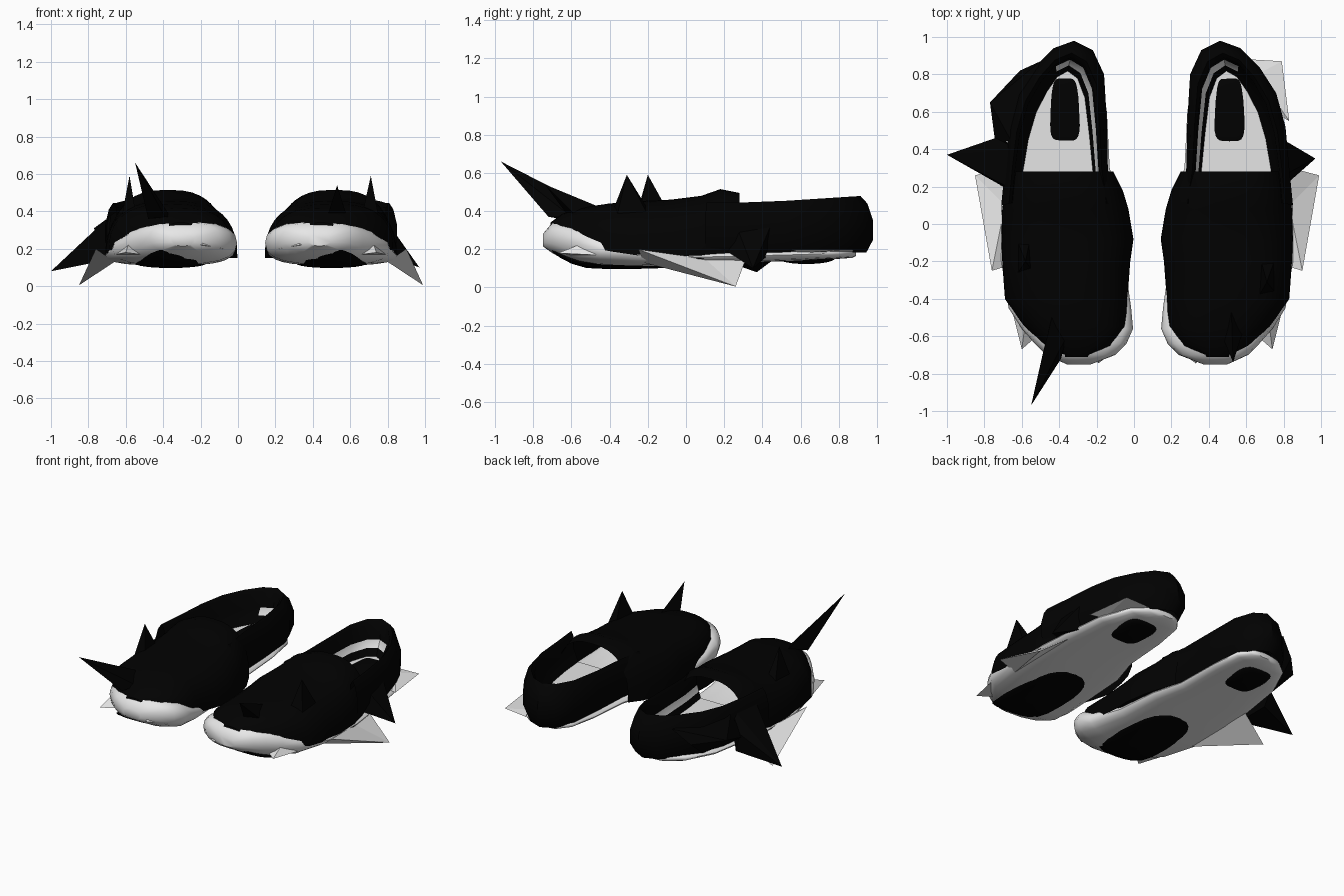
import bpy, bmesh, math

cube = bpy.data.objects.get("Cube")
if cube:
    bpy.data.objects.remove(cube)


def material(name, value):
    m = bpy.data.materials.new(name)
    m.use_nodes = True
    col = (value, value, value, 1)
    m.diffuse_color = col
    m.node_tree.nodes["Principled BSDF"].inputs["Base Color"].default_value = col
    return m


BLACK = material("black leather", 0.0004)
WHITE = material("white rubber", 0.82)


def finish(name, bm, mats, smooth=True):
    bmesh.ops.recalc_face_normals(bm, faces=bm.faces)
    mesh = bpy.data.meshes.new(name)
    bm.to_mesh(mesh)
    bm.free()
    for m in mats:
        mesh.materials.append(m)
    ob = bpy.data.objects.new(name, mesh)
    bpy.context.collection.objects.link(ob)
    if smooth:
        bpy.ops.object.select_all(action="DESELECT")
        ob.select_set(True)
        bpy.context.view_layer.objects.active = ob
        bpy.ops.object.shade_smooth_by_angle(angle=math.radians(45))
    return ob


def power(v, p):
    return math.copysign(abs(v) ** p, v)


def toe_spring(y):
    """Upward curl of the underside towards the toe."""
    return 0.07 * (max(0, -0.48 - y) / 0.22) ** 2


def bridge(bm, rings, closed, mat=lambda i, j: 0):
    for i, (a, b) in enumerate(zip(rings, rings[1:])):
        n = len(a)
        for j in range(n if closed else n - 1):
            k = (j + 1) % n
            bm.faces.new((a[j], a[k], b[k], b[j])).material_index = mat(i, j)


def loft(name, sections, side, mat, dome):
    """Rounded sections (y, x0, x1, z0, z1); a dome keeps only the upper half."""
    bm, rings, n = bmesh.new(), [], 20
    for y, x0, x1, z0, z1 in sections:
        ring = []
        if not dome:
            z0 += toe_spring(y)
        for j in range(n + 1 if dome else n):
            a = math.pi * j / n * (1 if dome else 2)
            x = (x0 + x1) / 2 + (x1 - x0) / 2 * power(math.cos(a), 0.75)
            s = power(math.sin(a), 0.8)
            z = z0 + (z1 - z0) * (s if dome else 0.5 + 0.5 * s)
            ring.append(bm.verts.new((side(x), y, z)))
        rings.append(ring)
    bridge(bm, rings, not dome)
    bm.faces.new(rings[0])
    if not dome:
        bm.faces.new(rings[-1])
    return finish(name, bm, [mat])


def collar(name, side):
    """U-shaped heel wall: black, with a white ledge inside and a white insole."""
    path = [(.25, .1), (.28, .3), (.285, .55), (.30, .8), (.36, .93), (.46, .98),
            (.57, .94), (.67, .84), (.76, .7), (.81, .52), (.83, .3), (.85, .1)]
    profile = [(.93, .18), (1, .24), (1, .33), (.94, .41), (.87, .445),
               (.82, .42), (.80, .33), (.74, .29), (.68, .25)]
    bm, rings = bmesh.new(), []
    for s, z in profile:
        ring = []
        for x, y in path:
            lift = 0.03 * max(0, y - 0.4) / 0.5 * (z - 0.15) / 0.3
            taper = 1 - (1 - s) * (1 + 0.8 * max(0, y - .3))
            ring.append(bm.verts.new((side(.53 + (x - .53) * taper),
                                      .2 + (y - .2) * (1 - (1 - s) * .65), z + lift)))
        rings.append(ring)
    bridge(bm, rings, False, lambda i, j: 1 if i == 6 and j < 6 else 0)
    bm.faces.new(rings[-1]).material_index = 1
    return finish(name, bm, [BLACK, WHITE])


def pad(name, centre, size, side, exponent=0.8):
    """Rounded, slightly domed pad that follows the curl of the toe."""
    bm = bmesh.new()
    bmesh.ops.create_uvsphere(bm, u_segments=24, v_segments=12, radius=1)
    for v in bm.verts:
        r = math.hypot(v.co.x, v.co.y)
        if r > 1e-5:
            v.co.x = r * power(v.co.x / r, exponent)
            v.co.y = r * power(v.co.y / r, exponent)
        x, y, z = (c + s * k for c, s, k in zip(centre, size, v.co))
        v.co = (side(x), y, z + toe_spring(y))
    return finish(name, bm, [BLACK])


def spike(name, tip, base, mat):
    """Sharp flap running from a base outline to one point."""
    bm = bmesh.new()
    t = bm.verts.new(tip)
    ring = [bm.verts.new(p) for p in base]
    for i in range(len(ring)):
        bm.faces.new((t, ring[i], ring[(i + 1) % len(ring)]))
    bm.faces.new(ring)
    return finish(name, bm, [mat], False)


SOLE = [(-.75, .37, .50, .11, .28), (-.70, .24, .61, .11, .34), (-.64, .18, .67, .11, .35),
        (-.56, .145, .74, .11, .345), (-.45, .155, .81, .11, .29), (-.2, .19, .85, .11, .22),
        (.1, .21, .85, .12, .2), (.3, .27, .83, .13, .2), (.6, .285, .79, .14, .205),
        (.8, .315, .70, .15, .21), (.87, .37, .61, .155, .21), (.89, .42, .53, .165, .20)]
UPPER = [(-.71, .36, .53, .26, .34), (-.65, .24, .63, .24, .385), (-.55, .18, .73, .22, .418),
         (-.4, .175, .83, .19, .44), (-.2, .16, .845, .16, .455), (-.08, .143, .85, .15, .46),
         (.08, .17, .845, .15, .48), (.18, .2, .83, .15, .515), (.28, .25, .80, .16, .495)]

for tag, side in (("left", lambda x: x), ("right", lambda x: 0.14 - x)):
    loft(tag + "_sole", SOLE, side, WHITE, False)
    loft(tag + "_upper", UPPER, side, BLACK, True)
    collar(tag + "_collar", side)
    pad(tag + "_insole_pad", (.51, .64, .252), (.085, .2, .012), side, 0.4)
    pad(tag + "_forefoot_grip", (.50, -.34, .122), (.19, .37, .025), side)
    pad(tag + "_heel_grip", (.54, .63, .153), (.12, .15, .03), side, 0.6)
    # torn white flap along the outer edge of the sole
    spike(tag + "_sole_flap", (side(.99), .26, .005),
          [(side(.80), .31, .14), (side(.83), .1, .15), (side(.90), -.25, .2),
           (side(.80), -.22, .13)], WHITE)
    # small jags around the toe
    spike(tag + "_outer_toe_jag", (side(.74), -.67, .18),
          [(side(.66), -.60, .17), (side(.79), -.47, .17), (side(.72), -.52, .24)], WHITE)
    spike(tag + "_front_toe_jag", (side(.33), -.745, .22),
          [(side(.22), -.66, .2), (side(.40), -.68, .22), (side(.32), -.66, .28)], WHITE)

# black spikes on the toes and insteps
spike("right_toe_spike", (-.55, -.97, .66),
      [(-.48, -.66, .36), (-.39, -.72, .37), (-.36, -.6, .37), (-.44, -.5, .42)], BLACK)
spike("left_toe_spike", (.53, -.74, .54),
      [(.48, -.62, .38), (.58, -.58, .38), (.52, -.45, .42)], BLACK)
spike("right_instep_spike", (-.58, -.2, .59),
      [(-.62, -.26, .38), (-.55, -.24, .41), (-.56, -.10, .41), (-.62, -.1, .38)], BLACK)
spike("left_instep_spike", (.71, -.31, .59),
      [(.67, -.38, .41), (.75, -.36, .38), (.75, -.20, .38), (.68, -.2, .41)], BLACK)

# torn flaps beside the collars
spike("right_collar_flap", (-1, .37, .08),
      [(-.70, .2, .14), (-.68, .2, .38), (-.62, .4, .42), (-.74, .46, .27), (-.70, .45, .14)], BLACK)
spike("right_heel_flap", (-.77, .65, .31),
      [(-.74, .42, .24), (-.66, .45, .39), (-.50, .87, .40), (-.61, .82, .30), (-.62, .7, .2)], BLACK)
spike("left_collar_flap", (.97, .35, .10),
      [(.80, .2, .2), (.78, .25, .36), (.80, .45, .34), (.80, .42, .16)], BLACK)
spike("left_heel_flap", (.79, .87, .20),
      [(.62, .88, .19), (.66, .80, .2), (.83, .55, .2), (.75, .6, .18)], WHITE)
